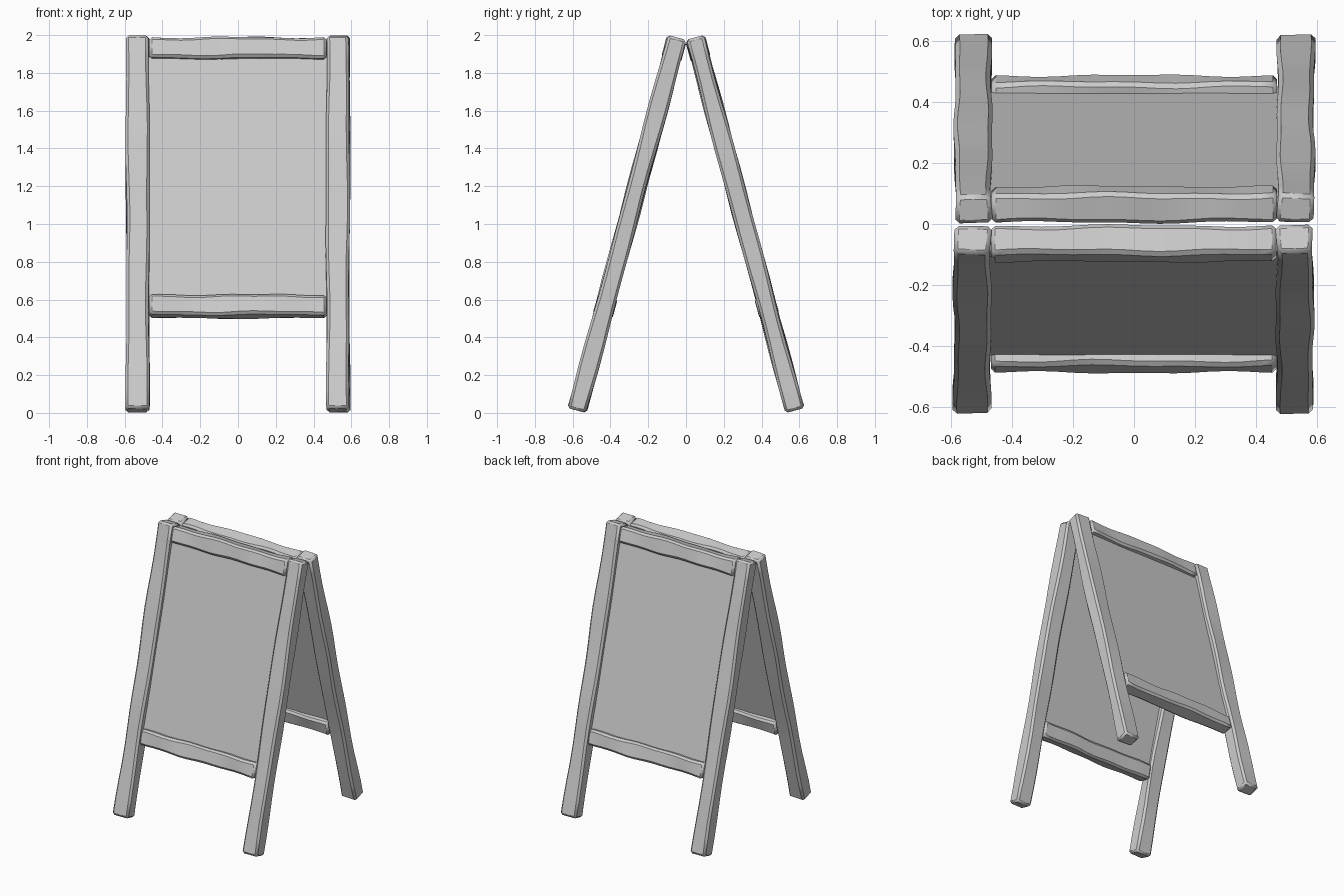
import bpy, bmesh, math, random
from mathutils import Matrix

if "Cube" in bpy.data.objects:
    bpy.data.objects.remove(bpy.data.objects["Cube"])

random.seed(7)
TILT = math.radians(15)
# Frame plane: leaning so the top meets y = 0
FRONT = Matrix.Translation((0, -0.312, 1.0)) @ Matrix.Rotation(-TILT, 4, 'X')
BACK = Matrix.Rotation(math.pi, 4, 'Z') @ FRONT


def plank(name, centre, size, axis, amp=0.006, bevel=0.014, cuts=16):
    """Box cut along one axis, each long edge gently wavy, edges bevelled."""
    bm = bmesh.new()
    bmesh.ops.create_cube(bm, size=1)
    if amp:
        long_edges = [e for e in bm.edges
                      if abs(e.verts[0].co[axis] - e.verts[1].co[axis]) > 0.5]
        bmesh.ops.subdivide_edges(bm, edges=long_edges, cuts=cuts, use_grid_fill=True)
    waves = {}
    for v in bm.verts:
        t = v.co[axis]
        for k in (a for a in range(3) if a != axis):
            side = tuple(v.co[a] > 0 for a in range(3) if a != axis)
            key = (k, side)
            if key not in waves:
                waves[key] = [random.uniform(0, 6.28) for _ in range(2)]
            p, q = waves[key]
            wob = amp * (0.6 * math.sin(9 * t + p) + 0.4 * math.sin(19 * t + q))
            v.co[k] = v.co[k] * size[k] + wob
        v.co[axis] = t * size[axis]
        for k in range(3):
            v.co[k] += centre[k]
    bmesh.ops.recalc_face_normals(bm, faces=bm.faces)
    me = bpy.data.meshes.new(name)
    bm.to_mesh(me)
    bm.free()
    for prefix, mat in (("front_", FRONT), ("back_", BACK)):
        ob = bpy.data.objects.new(prefix + name, me if prefix == "front_" else me.copy())
        bpy.context.collection.objects.link(ob)
        ob.matrix_world = mat
        if bevel:
            m = ob.modifiers.new("bevel", 'BEVEL')
            m.width = bevel
            m.segments = 1
            m.limit_method = 'ANGLE'
            m.angle_limit = math.radians(40)
        bpy.ops.object.select_all(action='DESELECT')
        ob.select_set(True)
        bpy.context.view_layer.objects.active = ob
        bpy.ops.object.shade_smooth_by_angle(angle=math.radians(30))


# Legs, full height of each leaning frame
plank("leg_left", (-0.531, 0, 0), (0.121, 0.1, 2.045), 2)
plank("leg_right", (0.528, 0, 0), (0.121, 0.1, 2.045), 2)

# Cross rails between the legs
plank("top_rail", (-0.001, 0, 0.957), (0.938, 0.1, 0.112), 0)
plank("bottom_rail", (-0.001, 0, -0.452), (0.938, 0.1, 0.11), 0)

# Writing board set into the frame
plank("board", (0, 0, 0.25), (0.96, 0.03, 1.32), 2, amp=0, bevel=0)
